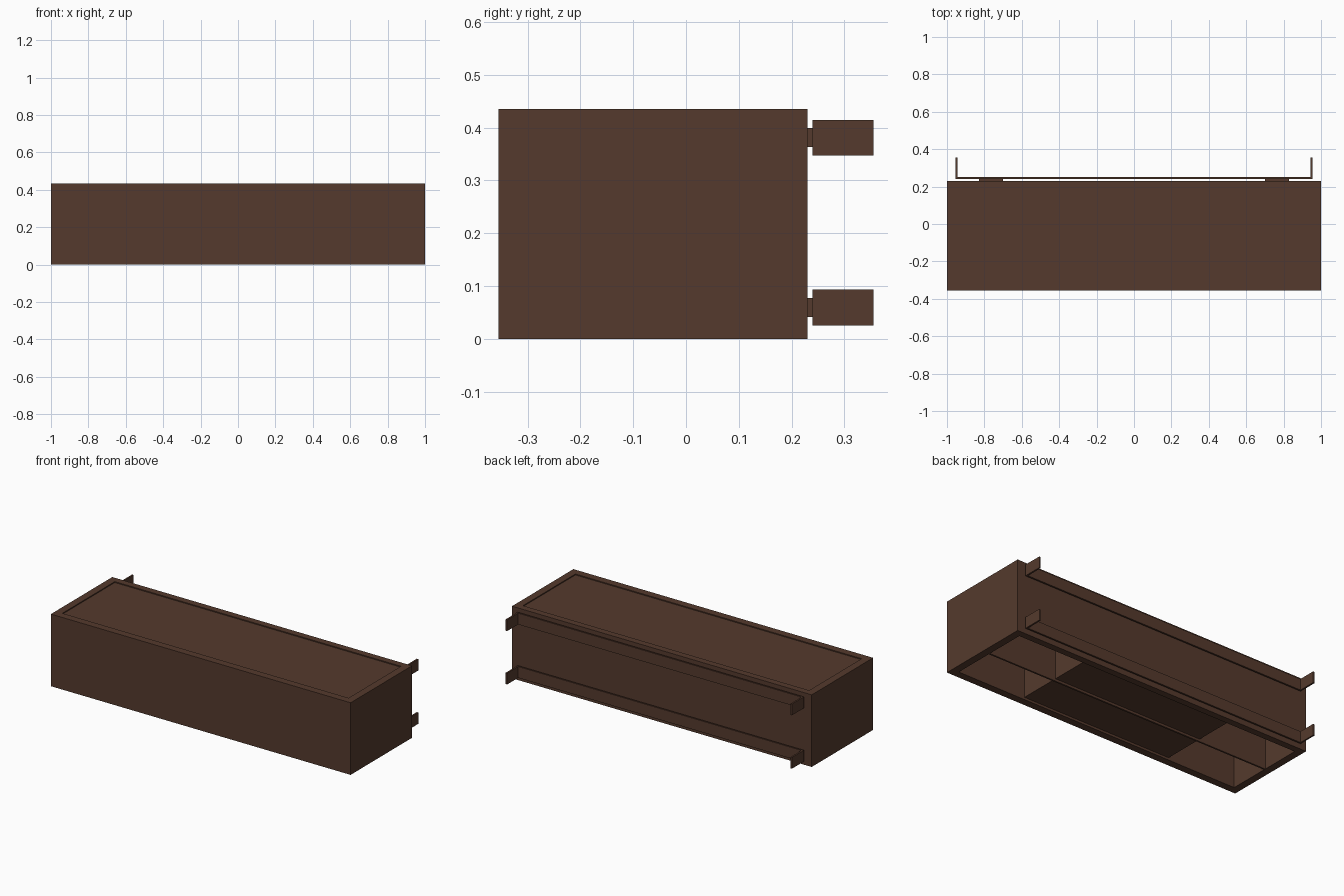
import bpy

if "Cube" in bpy.data.objects:
    bpy.data.objects.remove(bpy.data.objects["Cube"])

brown = bpy.data.materials.new("dark_brown")
brown.diffuse_color = (0.09, 0.042, 0.026, 1)
brown.use_nodes = True
brown.node_tree.nodes["Principled BSDF"].inputs["Base Color"].default_value = brown.diffuse_color


def box(name, x0, x1, y0, y1, z0, z1):
    """Axis-aligned box from its limits."""
    bpy.ops.mesh.primitive_cube_add(size=1)
    ob = bpy.context.object
    ob.name = name
    for v in ob.data.vertices:
        v.co = (x1 if v.co.x > 0 else x0,
                y1 if v.co.y > 0 else y0,
                z1 if v.co.z > 0 else z0)
    ob.data.materials.append(brown)
    return ob


W, F, B, H = 1.0, -0.355, 0.23, 0.435   # half width, front, back, height
T = 0.045                               # wall thickness
IX, IF, IB = W - T, F + T, B - T + 0.005

# Outer walls: a block with the inside cut away, leaving an open bottom and rim
body = box("outer_walls", -W, W, F, B, 0, H)
cutter = box("inside_cutter", -IX, IX, IF, IB, -0.1, H + 0.1)
mod = body.modifiers.new("hollow", 'BOOLEAN')
mod.operation = 'DIFFERENCE'
mod.solver = 'EXACT'
mod.object = cutter
bpy.context.view_layer.objects.active = body
bpy.ops.object.modifier_apply(modifier=mod.name)
bpy.data.objects.remove(cutter, do_unlink=True)

# Slightly recessed top panel
box("top_panel", -IX, IX, IF, IB, H - 0.03, H - 0.006)

# Inside: lowered centre block and lengthwise divider board
box("centre_block", -0.5, 0.5, IF, IB, 0.014, H - 0.03)
box("lengthwise_divider", -IX, IX, -0.063, -0.053, 0.0, H - 0.03)

# Two mounting straps on the back with end flanges and spacers
for label, z in (("lower", 0.059), ("upper", 0.381)):
    z0, z1 = z - 0.034, z + 0.034
    box(label + "_strap", -0.955, 0.955, 0.24, 0.25, z0, z1)
    for side, s in (("left", -1), ("right", 1)):
        xs = sorted((s * 0.945, s * 0.955))
        box(f"{label}_{side}_flange", *xs, 0.25, 0.355, z0, z1)
        xs = sorted((s * 0.70, s * 0.83))
        box(f"{label}_{side}_spacer", *xs, B, 0.24, z - 0.018, z + 0.018)
